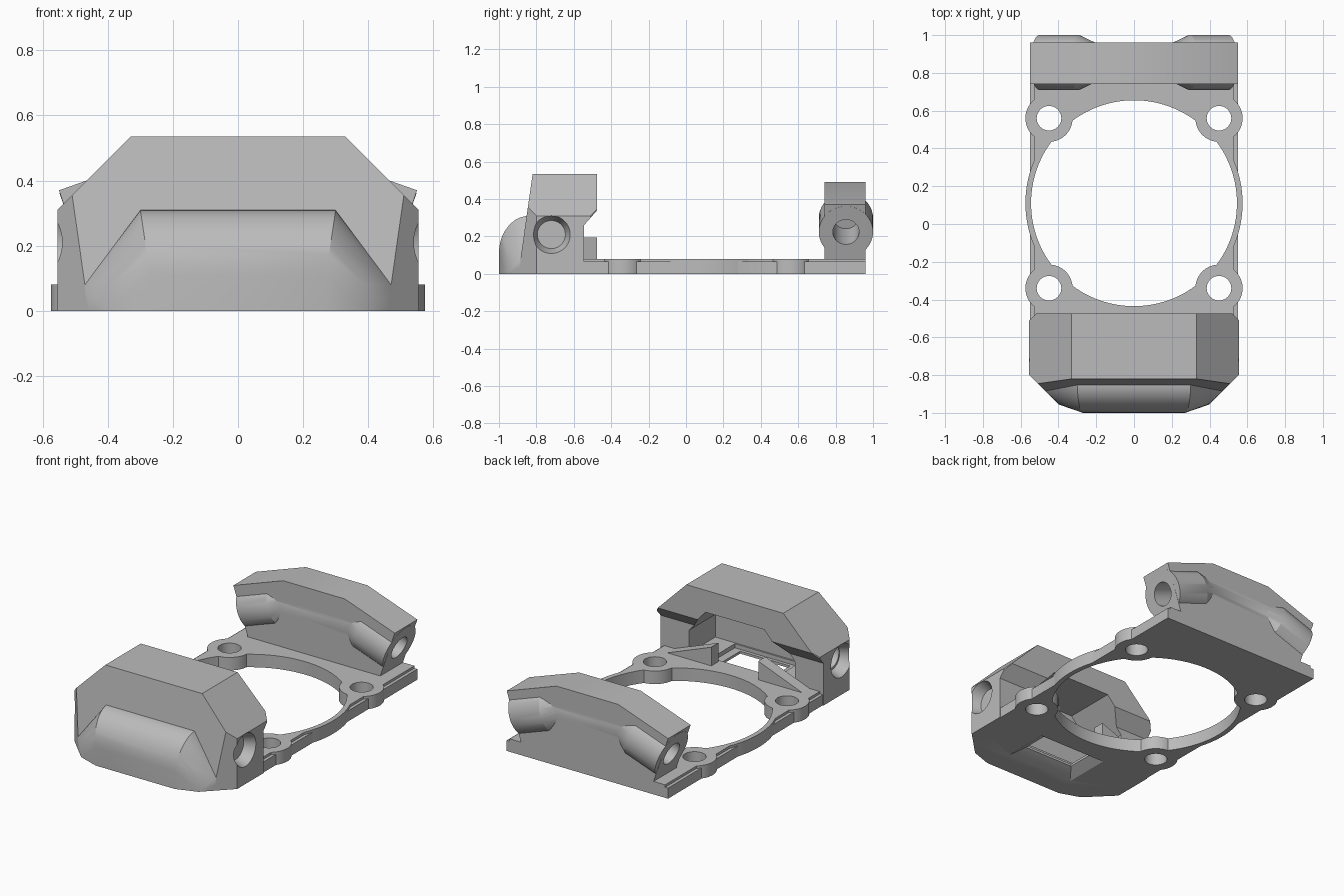
import bpy, bmesh, math
from mathutils import Vector

cube = bpy.data.objects.get("Cube")
if cube:
    bpy.data.objects.remove(cube, do_unlink=True)

grey = bpy.data.materials.new("plain_grey")
grey.use_nodes = True
colour = (0.5, 0.5, 0.5, 1)
grey.diffuse_color = colour
grey.node_tree.nodes["Principled BSDF"].inputs["Base Color"].default_value = colour


def finish(name, bm):
    bmesh.ops.recalc_face_normals(bm, faces=bm.faces)
    mesh = bpy.data.meshes.new(name)
    bm.to_mesh(mesh)
    bm.free()
    mesh.materials.append(grey)
    ob = bpy.data.objects.new(name, mesh)
    bpy.context.collection.objects.link(ob)
    return ob


def prism(name, pts, axis, a, b):
    """Extrude a 2D outline along an axis from a to b."""
    place = {"x": lambda p, d: (d, p[0], p[1]),
             "y": lambda p, d: (p[0], d, p[1]),
             "z": lambda p, d: (p[0], p[1], d)}[axis]
    bm = bmesh.new()
    low = [bm.verts.new(place(p, a)) for p in pts]
    high = [bm.verts.new(place(p, b)) for p in pts]
    bm.faces.new(low)
    bm.faces.new(high)
    for i in range(len(pts)):
        j = (i + 1) % len(pts)
        bm.faces.new((low[i], low[j], high[j], high[i]))
    return finish(name, bm)


def box(name, w, y0, y1, z0, z1):
    return prism(name, [(-w, y0), (w, y0), (w, y1), (-w, y1)], "z", z0, z1)


def both(half):
    """Complete a symmetric outline from its +x half."""
    return half + [(-x, v) for x, v in reversed(half)]


def hull(name, pts):
    bm = bmesh.new()
    for p in pts:
        bm.verts.new(p)
    res = bmesh.ops.convex_hull(bm, input=bm.verts)
    loose = [v for v in res["geom_interior"] if isinstance(v, bmesh.types.BMVert)]
    bmesh.ops.delete(bm, geom=loose, context="VERTS")
    return finish(name, bm)


def cyl(name, p0, p1, r0, r1=None, n=64):
    p0, p1 = Vector(p0), Vector(p1)
    bm = bmesh.new()
    bmesh.ops.create_cone(bm, cap_ends=True, segments=n, radius1=r0,
                          radius2=r0 if r1 is None else r1, depth=(p1 - p0).length)
    rot = Vector((0, 0, 1)).rotation_difference(p1 - p0).to_matrix()
    for v in bm.verts:
        v.co = rot @ v.co + (p0 + p1) / 2
    return finish(name, bm)


def combine(ob, other, op):
    mod = ob.modifiers.new("bool", "BOOLEAN")
    mod.operation, mod.solver, mod.object = op, "EXACT", other
    bpy.context.view_layer.objects.active = ob
    bpy.ops.object.modifier_apply(modifier=mod.name)
    bpy.data.objects.remove(other, do_unlink=True)


def smooth(ob):
    bpy.ops.object.select_all(action="DESELECT")
    ob.select_set(True)
    bpy.context.view_layer.objects.active = ob
    bpy.ops.object.shade_smooth_by_angle(angle=math.radians(28))


# Base plate: stepped edge, round bulge, big opening and four screw ears
TOP, RING = 0.08, 0.11
plate = box("base_plate", 0.55, -0.545, 0.96, 0, 0.065)
combine(plate, box("upper", 0.53, -0.545, 0.96, 0.03, TOP), "UNION")
combine(plate, cyl("bulge", (0, RING, 0), (0, RING, TOP), 0.575, n=128), "UNION")
combine(plate, cyl("opening", (0, RING, -0.1), (0, RING, 0.2), 0.545, n=128), "DIFFERENCE")
ears = [(s * 0.45, y) for s in (-1, 1) for y in (-0.34, 0.56)]
for x, y in ears:
    combine(plate, cyl("ear", (x, y, 0), (x, y, TOP), 0.125), "UNION")
for x, y in ears:
    combine(plate, cyl("ear_hole", (x, y, -0.1), (x, y, 0.2), 0.065), "DIFFERENCE")
smooth(plate)

# Rear block with flared ends and tilted screw bosses
rear = prism("rear_block", both([(0.45, 0.075), (0.55, 0.37), (0.21, 0.49)]), "y", 0.74, 0.96)
inward = Vector((-0.943, 0, 0.333))
for s in (-1, 1):
    end, d = Vector((s * 0.5, 0.855, 0.224)), Vector((s * inward.x, 0, inward.z))
    combine(rear, cyl("boss", end, end + d * 0.22, 0.145), "UNION")
    combine(rear, cyl("boss_taper", end + d * 0.22, end + d * 0.31, 0.145, 0.105), "UNION")
    combine(rear, cyl("boss_hole", end - d * 0.1, end + d * 0.25, 0.07), "DIFFERENCE")
smooth(rear)

# Front housing: front, plan and side outlines intersected
housing = prism("front_housing", both([(0.555, 0), (0.555, 0.31), (0.33, 0.535)]), "y", -1.1, -0.475)
combine(housing, prism("plan", both([(0.3, -1.055), (0.555, -0.8), (0.555, -0.51), (0.52, -0.475)]),
                       "z", -0.1, 0.7), "INTERSECT")
combine(housing, prism("side", [(-0.475, 0.535), (-0.82, 0.535), (-0.896, 0), (-0.545, 0),
                                (-0.545, 0.26), (-0.475, 0.34)], "x", -0.8, 0.8), "INTERSECT")

# Rounded nose on the housing
nose_pts = []
for s in (-1, 1):
    for z in (0, 0.08):
        nose_pts += [(s * 0.47, -0.885, z), (s * 0.47, -0.75, z)]
    nose_pts += [(s * 0.4, -0.955, 0), (s * 0.39, -0.955, 0.08), (s * 0.345, -0.96, 0.15),
                 (s * 0.27, -1, 0), (s * 0.3, -0.75, 0.31)]
    for i in range(11):
        t = math.radians(9 * i)
        nose_pts.append((s * (0.27 + 0.03 * math.sin(t)),
                         -0.84 - 0.16 * math.cos(t), 0.11 + 0.2 * math.sin(t)))
combine(housing, hull("nose", nose_pts), "UNION")

# Hollow interior, stepped floor and flared window underneath
cavity = both([(0.36, TOP), (0.36, 0.22), (0.2, 0.4)])
combine(housing, prism("cavity", cavity, "y", -0.8, -0.4), "DIFFERENCE")
combine(housing, box("floor_step", 0.22, -0.79, -0.56, 0.055, 0.1), "DIFFERENCE")
combine(housing, box("window", 0.17, -0.77, -0.59, -0.1, 0.1), "DIFFERENCE")
flare = [(s * w, y, z) for s in (-1, 1)
         for w, y0, y1, z in ((0.24, -0.86, -0.552, -0.005), (0.17, -0.77, -0.59, 0.04))
         for y in (y0, y1)]
combine(housing, hull("window_flare", flare), "DIFFERENCE")

# Countersunk side holes
for s in (-1, 1):
    p = Vector((s * 0.52, -0.72, 0.21))
    d = Vector((s * inward.x, 0, inward.z))
    combine(housing, cyl("sink", (s * 0.565, -0.72, 0.21), (s * 0.49, -0.72, 0.21), 0.105, 0.075),
            "DIFFERENCE")
    combine(housing, cyl("bore", p, p + d * 0.13, 0.068), "DIFFERENCE")
smooth(housing)

# Triangular guides beside the housing opening
for s, side in ((1, "left"), (-1, "right")):
    prism(side + "_guide", [(s * 0.16, TOP), (s * 0.16, 0.195), (s * 0.46, TOP)], "y", -0.545, -0.475)
